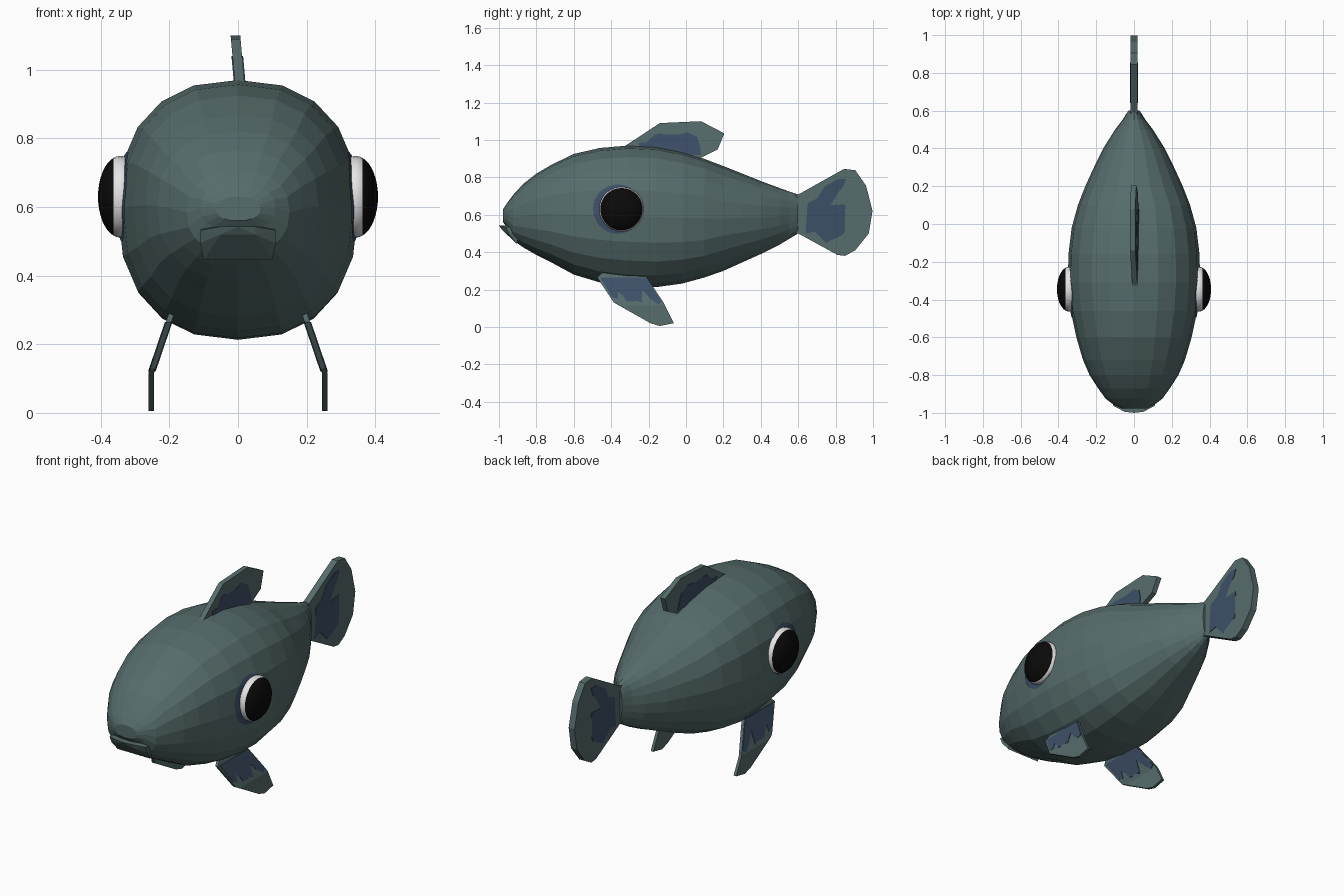
import bpy, bmesh, math
from mathutils import Vector
from mathutils.bvhtree import BVHTree

if "Cube" in bpy.data.objects:
    bpy.data.objects.remove(bpy.data.objects["Cube"])


def material(name, rgb):
    m = bpy.data.materials.new(name)
    m.diffuse_color = (*rgb, 1)
    m.use_nodes = True
    m.node_tree.nodes["Principled BSDF"].inputs["Base Color"].default_value = m.diffuse_color
    return m


SKIN = material("grey_green_skin", (0.092, 0.15, 0.148))
BLUE = material("slate_blue_marking", (0.047, 0.078, 0.135))
WHITE = material("eye_white", (0.78, 0.78, 0.78))
BLACK = material("pupil_black", (0.003, 0.003, 0.003))


def finish(bm, name, *mats):
    bmesh.ops.recalc_face_normals(bm, faces=bm.faces[:])
    mesh = bpy.data.meshes.new(name)
    bm.to_mesh(mesh)
    for m in mats:
        mesh.materials.append(m)
    ob = bpy.data.objects.new(name, mesh)
    bpy.context.collection.objects.link(ob)
    return ob


# Body: loft of rounded cross-sections (y, bottom, top, half width)
STATIONS = [
    (-.978, .56, .63, .065), (-.955, .53, .665, .11), (-.925, .465, .705, .15),
    (-.87, .425, .765, .19), (-.80, .385, .82, .235), (-.72, .345, .867, .27),
    (-.60, .28, .925, .305), (-.46, .238, .957, .335), (-.31, .218, .97, .35),
    (-.16, .213, .963, .347), (-.02, .232, .935, .33), (.10, .265, .898, .297),
    (.20, .30, .86, .258), (.30, .345, .82, .212), (.40, .39, .78, .163),
    (.50, .44, .743, .10), (.55, .47, .725, .062), (.60, .50, .708, .03)]
SIDES = 20


def power(v, p):
    return math.copysign(abs(v) ** p, v)


bm = bmesh.new()
rings = []
for y, low, high, half in STATIONS:
    p = 2 / 2.35 if y < .2 else .95
    ring = []
    for i in range(SIDES):
        a = math.tau * i / SIDES
        ring.append(bm.verts.new((half * power(math.sin(a), p), y,
                                  (low + high) / 2 + (high - low) / 2 * power(math.cos(a), p))))
    rings.append(ring)
for r, s in zip(rings, rings[1:]):
    for i in range(SIDES):
        j = (i + 1) % SIDES
        bm.faces.new((r[i], r[j], s[j], s[i]))
bm.faces.new(rings[0])
bm.faces.new(rings[-1])
finish(bm, "body", SKIN)
body_tree = BVHTree.FromBMesh(bm)
bm.free()

# Lower lip: wedge jutting out under the snout
bm = bmesh.new()
bm.verts.new((0, -1.0, .543))
for s in (-1, 1):
    for x, y, z in ((.05, -.994, .543), (.11, -.962, .532), (.05, -.985, .52),
                    (.11, -.945, .495), (.10, -.905, .445), (.11, -.88, .54)):
        bm.verts.new((s * x, y, z))
bmesh.ops.convex_hull(bm, input=bm.verts[:])
finish(bm, "lower_lip", SKIN)
bm.free()


def sheet(name, outline, mat, thick, bend=lambda z: 0.0, offset=0.0, cut=None):
    """Extrude a side-view outline across x, then bend it sideways by height."""
    bm = bmesh.new()
    bm.faces.new([bm.verts.new((0, y, z)) for y, z in outline])
    bmesh.ops.triangulate(bm, faces=bm.faces[:])
    if cut is not None:
        bmesh.ops.bisect_plane(bm, geom=bm.verts[:] + bm.edges[:] + bm.faces[:],
                               plane_co=(0, 0, cut), plane_no=(0, 0, 1))
    ext = bmesh.ops.extrude_face_region(bm, geom=bm.faces[:], use_keep_orig=True)
    top = {g for g in ext["geom"] if isinstance(g, bmesh.types.BMVert)}
    for v in bm.verts:
        v.co.x = bend(v.co.z) + offset + (thick / 2 if v in top else -thick / 2)
    finish(bm, name, mat)
    bm.free()


def fin(name, outline, paint, thick, bend=lambda z: 0.0, cut=None):
    sheet(name, outline, SKIN, thick, bend, 0, cut)
    for side, s in (("right", 1), ("left", -1)):
        sheet(f"{name}_marking_{side}", paint, BLUE, .004, bend, s * (thick / 2 + .001), cut)


# Tail fin
fin("tail_fin",
    [(.56, .70), (.60, .708), (.845, .845), (.905, .838), (.963, .755), (.997, .62),
     (.977, .50), (.905, .41), (.85, .38), (.81, .385), (.60, .50), (.56, .50)],
    [(.64, .50), (.675, .57), (.65, .62), (.65, .66), (.705, .69), (.74, .75), (.81, .79),
     (.855, .79), (.84, .75), (.78, .70), (.755, .65), (.85, .655), (.855, .63), (.75, .615),
     (.74, .585), (.85, .52), (.84, .495), (.725, .545), (.76, .47), (.75, .45), (.69, .51)],
    .036)

# Dorsal fin
fin("dorsal_fin",
    [(-.33, .965), (-.14, 1.09), (.08, 1.10), (.205, 1.035), (.17, .95), (.08, .905),
     (.05, .88), (-.28, .93)],
    [(-.25, .95), (-.25, .985), (-.20, .985), (-.165, 1.03), (-.13, 1.035), (-.10, .995),
     (-.04, 1.03), (.01, 1.04), (.015, .995), (.06, 1.015), (.075, .965), (.08, .92),
     (0, .92)],
    .028, lambda z: .006 - (z - .95) * .09)


# Belly fins: slope outward from the body, then hang straight
def splay(z):
    return .253 if z < .115 else .253 - (z - .115) * .34


for side, s in (("right", 1), ("left", -1)):
    fin(f"belly_fin_{side}",
        [(-.475, .265), (-.385, .13), (-.19, .02), (-.14, .005), (-.065, .02), (-.12, .13),
         (-.21, .265), (-.23, .29), (-.45, .29)],
        [(-.46, .265), (-.395, .16), (-.365, .15), (-.36, .21), (-.32, .14), (-.295, .135),
         (-.29, .20), (-.265, .14), (-.235, .13), (-.235, .20), (-.19, .15), (-.15, .12),
         (-.128, .135), (-.213, .265)],
        .016, lambda z, s=s: s * splay(z), .115)

# Eyes: flattened spheres with a dark outer cap, on a blue patch laid over the skin
for side, s in (("right", 1), ("left", -1)):
    bm = bmesh.new()
    bmesh.ops.create_uvsphere(bm, u_segments=28, v_segments=20, radius=1)
    for f in bm.faces:
        f.material_index = 1 if f.calc_center_median().z > .33 else 0
        f.smooth = True
    for v in bm.verts:
        x, y, z = v.co
        v.co = (s * (.343 + .065 * z), -.345 + .119 * x, .63 + .119 * y)
    finish(bm, f"eye_{side}", WHITE, BLACK)
    bm.free()

    bm = bmesh.new()
    loops = []
    for r in (.08, .095, .115, .132):
        loop = []
        for i in range(32):
            a = math.tau * i / 32
            y, z = -.365 + r * math.cos(a), .63 + r * math.sin(a)
            hit = body_tree.ray_cast(Vector((s, y, z)), Vector((-s, 0, 0)))[0]
            loop.append(bm.verts.new((hit.x + s * .004, y, z)))
        loops.append(loop)
    for p, q in zip(loops, loops[1:]):
        for i in range(32):
            j = (i + 1) % 32
            bm.faces.new((p[i], p[j], q[j], q[i]))
    ob = finish(bm, f"eye_patch_{side}", BLUE)
    bm.free()
    if ob.data.polygons[0].normal.x * s < 0:
        ob.data.flip_normals()
